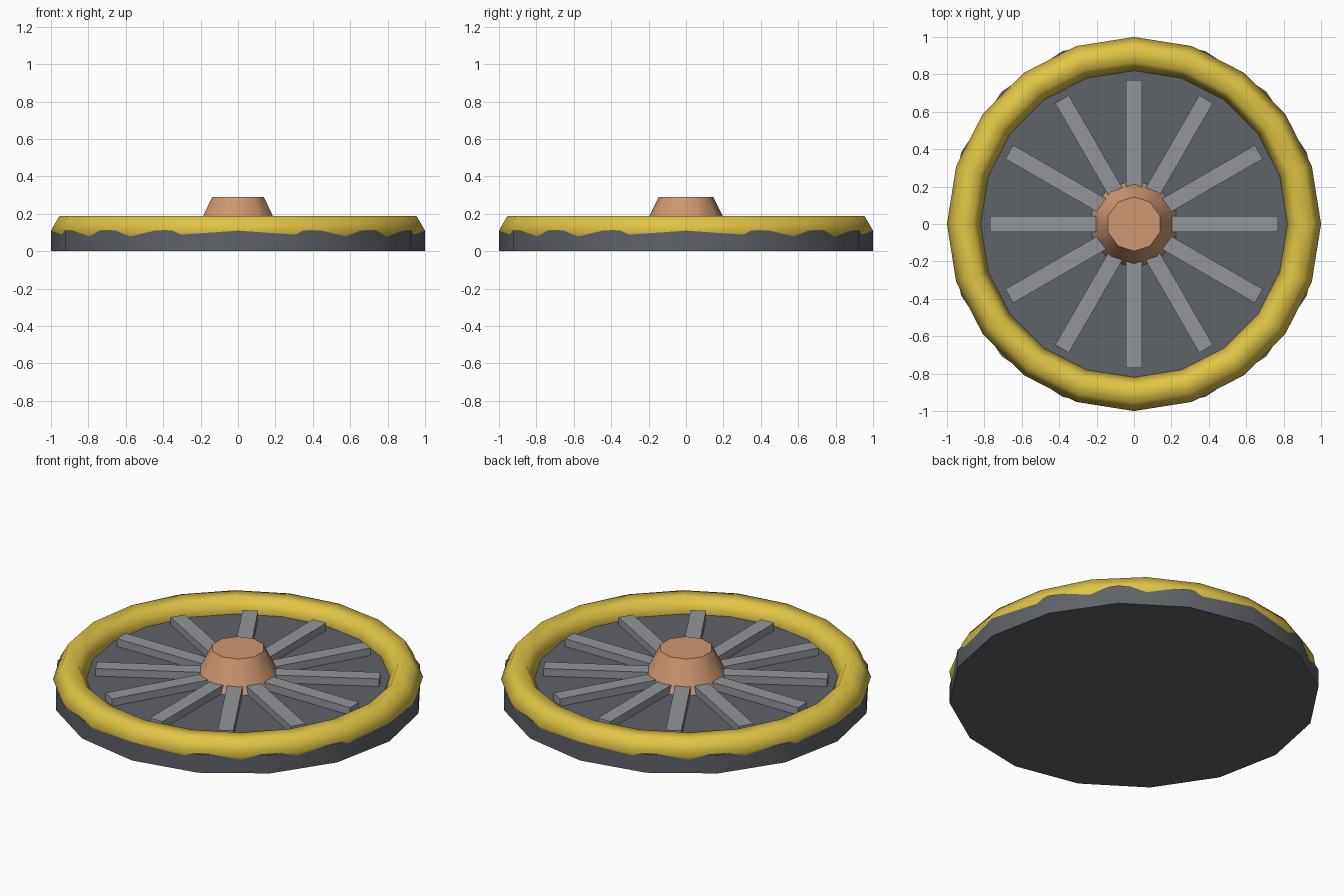
import bpy, bmesh, math

if "Cube" in bpy.data.objects:
    bpy.data.objects.remove(bpy.data.objects["Cube"])


def material(name, rgb):
    m = bpy.data.materials.new(name)
    m.diffuse_color = (*rgb, 1.0)
    m.use_nodes = True
    m.node_tree.nodes["Principled BSDF"].inputs["Base Color"].default_value = m.diffuse_color
    return m


slate = material("slate grey", (0.113, 0.122, 0.14))
light = material("light grey", (0.29, 0.30, 0.325))
yellow = material("yellow", (0.75, 0.55, 0.06))
copper = material("copper", (0.62, 0.31, 0.165))


def lathe(name, profile, sides, mat, closed=False, angle=None):
    """Revolve (radius, z) points around z, first corner on +y."""
    bm = bmesh.new()
    rings = []
    for i in range(sides):
        a = math.pi / 2 + math.tau * i / sides
        rings.append([bm.verts.new((r * math.cos(a), r * math.sin(a), z)) for r, z in profile])
    n = len(profile)
    for i in range(sides):
        p, q = rings[i], rings[(i + 1) % sides]
        for j in range(n if closed else n - 1):
            k = (j + 1) % n
            bm.faces.new((p[j], q[j], q[k], p[k]))
    if not closed:
        bm.faces.new([r[0] for r in rings])
        bm.faces.new([r[-1] for r in rings])
    bmesh.ops.recalc_face_normals(bm, faces=bm.faces)
    me = bpy.data.meshes.new(name)
    bm.to_mesh(me)
    bm.free()
    me.materials.append(mat)
    ob = bpy.data.objects.new(name, me)
    bpy.context.collection.objects.link(ob)
    bpy.ops.object.select_all(action='DESELECT')
    ob.select_set(True)
    bpy.context.view_layer.objects.active = ob
    if angle is None:
        bpy.ops.object.shade_smooth()
    else:
        bpy.ops.object.shade_smooth_by_angle(angle=math.radians(angle))
    return ob


# Base disc
TOP = 0.11
lathe("base_disc", [(1.0, 0), (1.0, TOP)], 16, slate, angle=30)

# Rim ring with a hexagonal cross-section
section = [(0.91 + 0.09 * math.cos(k * math.tau / 6), TOP + 0.09 * math.sin(k * math.tau / 6))
           for k in range(6)]
lathe("rim", section, 20, yellow, closed=True)

# Tapered hub
lathe("hub", [(0.235, TOP), (0.145, 0.29)], 10, copper, angle=40)

# Six bars crossing the centre make twelve spokes
for i in range(6):
    bpy.ops.mesh.primitive_cube_add(size=1, location=(0, 0, TOP), rotation=(0, 0, i * math.pi / 6))
    bar = bpy.context.object
    bar.name = f"spoke_bar_{i + 1}"
    bar.scale = (1.54, 0.085, 0.09)
    bar.data.materials.append(light)
